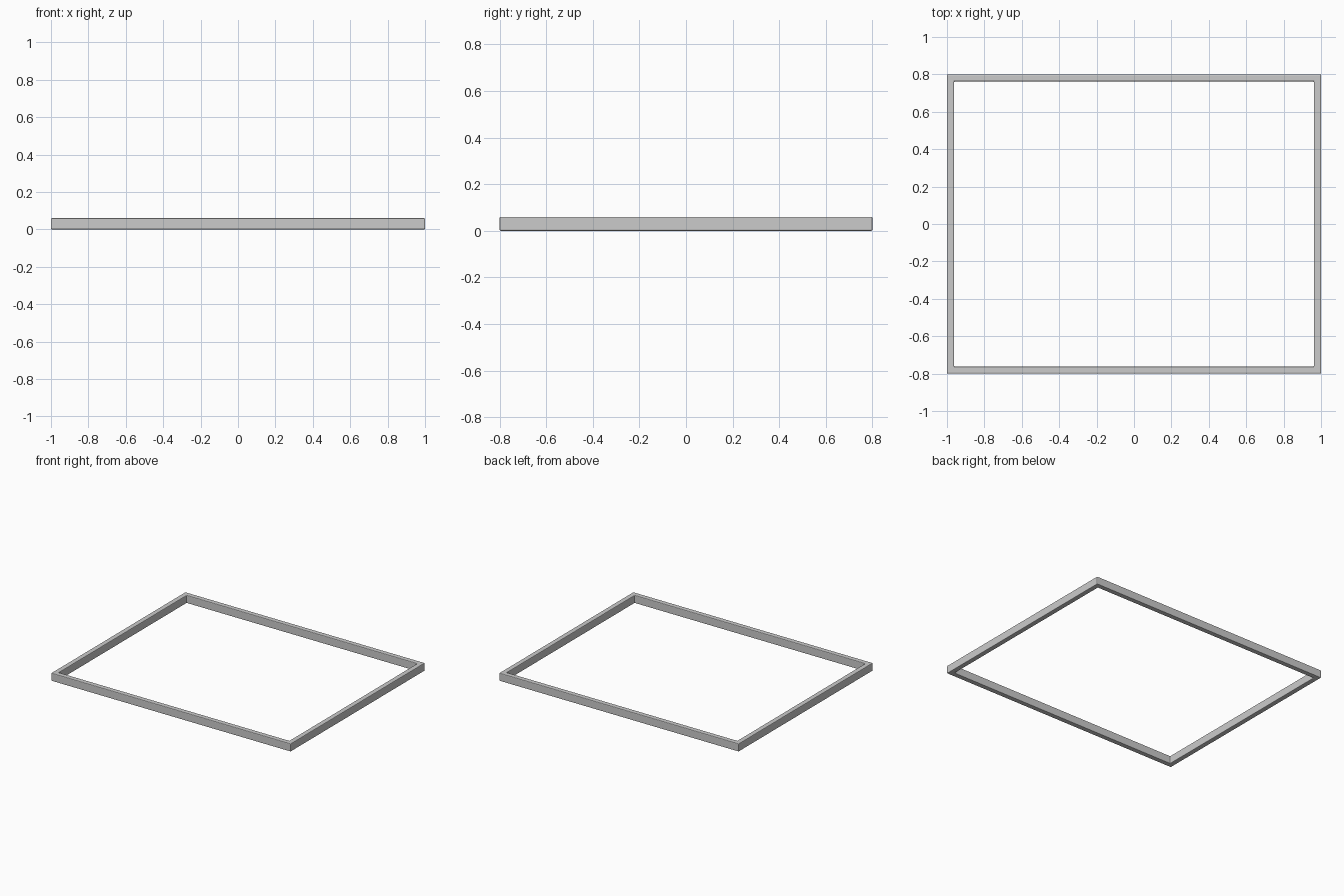
import bpy, bmesh

if "Cube" in bpy.data.objects:
    bpy.data.objects.remove(bpy.data.objects["Cube"])

W, D, H, T = 1.0, 0.8, 0.06, 0.038   # half width, half depth, height, rail thickness

# Rectangular frame: mitred ring of four rails
bm = bmesh.new()
signs = [(-1, -1), (1, -1), (1, 1), (-1, 1)]

def ring(inset, z):
    return [bm.verts.new((sx * (W - inset), sy * (D - inset), z)) for sx, sy in signs]

# Closed rail profile: outer bottom, outer top, inner top, inner bottom
loops = [ring(0, 0), ring(0, H), ring(T, H), ring(T, 0)]
for k in range(4):
    a, b = loops[k], loops[(k + 1) % 4]
    for i in range(4):
        j = (i + 1) % 4
        bm.faces.new((a[i], a[j], b[j], b[i]))
bmesh.ops.recalc_face_normals(bm, faces=bm.faces)

mesh = bpy.data.meshes.new("frame")
bm.to_mesh(mesh)
bm.free()
frame = bpy.data.objects.new("frame", mesh)
bpy.context.collection.objects.link(frame)

# Slightly softened edges
bevel = frame.modifiers.new("soft_edges", 'BEVEL')
bevel.width = 0.005
bevel.segments = 2
bevel.limit_method = 'ANGLE'
